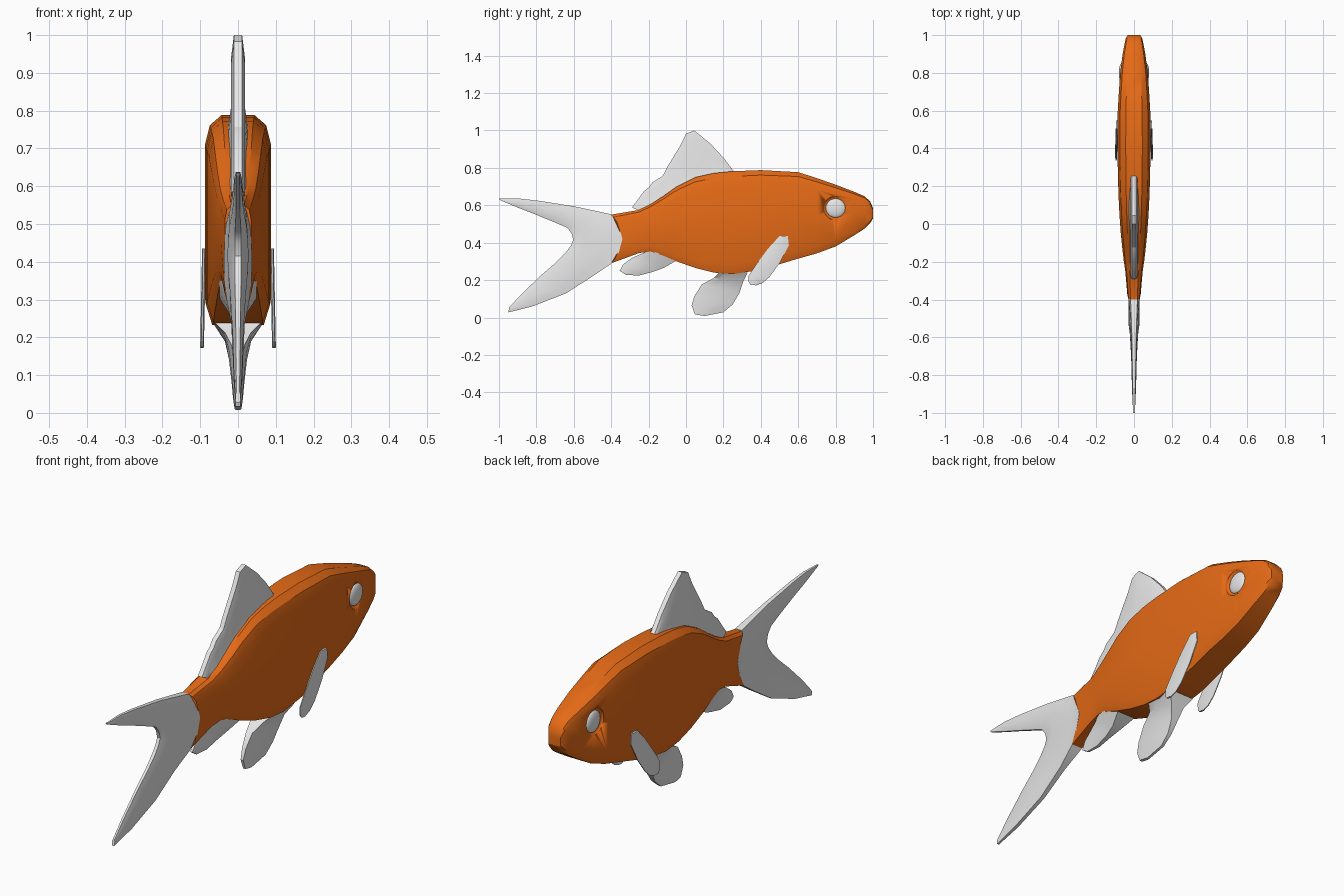
import bpy, bmesh, math


def material(name, rgb):
    m = bpy.data.materials.new(name)
    m.diffuse_color = (*rgb, 1)
    return m


ORANGE = material("orange scales", (0.79, 0.145, 0.008))
WHITE = material("pale fin", (0.8, 0.8, 0.8))


def smooth(obj, angle=30):
    bpy.ops.object.select_all(action='DESELECT')
    obj.select_set(True)
    bpy.context.view_layer.objects.active = obj
    bpy.ops.object.shade_smooth_by_angle(angle=math.radians(angle))


def loft(name, rings, mat):
    """Skin a list of equal closed rings and cap both ends."""
    bm = bmesh.new()
    rows = [[bm.verts.new(p) for p in r] for r in rings]
    n = len(rows[0])
    for r, s in zip(rows, rows[1:]):
        for i in range(n):
            j = (i + 1) % n
            bm.faces.new((r[i], r[j], s[j], s[i]))
    bm.faces.new(rows[0])
    bm.faces.new(rows[-1])
    bmesh.ops.recalc_face_normals(bm, faces=bm.faces)
    me = bpy.data.meshes.new(name)
    bm.to_mesh(me)
    bm.free()
    me.materials.append(mat)
    obj = bpy.data.objects.new(name, me)
    bpy.context.collection.objects.link(obj)
    smooth(obj)
    return obj


def fin(name, edge_a, edge_b, thick, x=lambda z: 0):
    """Fin between two (y, z) edges; thick = half thickness at edge a, middle, edge b."""
    rings = []
    for k, (a, b) in enumerate(zip(edge_a, edge_b)):
        ta, tm, tb = thick[k] if isinstance(thick, list) else thick
        half = []
        for f, t in ((0, ta), (0.25, tm), (0.75, tm), (1, tb)):
            half.append((t, a[0] + (b[0] - a[0]) * f, a[1] + (b[1] - a[1]) * f))
        ring = half + [(-t, y, z) for t, y, z in reversed(half)]
        rings.append([(t + x(z), y, z) for t, y, z in ring])
    return loft(name, rings, WHITE)


# Body: stations of (y, bottom, top, half width)
stations = [
    (-0.40, 0.29, 0.55, 0.035), (-0.25, 0.345, 0.575, 0.046),
    (-0.19, 0.353, 0.605, 0.055), (-0.12, 0.33, 0.65, 0.063),
    (-0.05, 0.30, 0.70, 0.070), (0.05, 0.265, 0.75, 0.077),
    (0.15, 0.24, 0.772, 0.082), (0.25, 0.232, 0.782, 0.085),
    (0.40, 0.255, 0.788, 0.088), (0.60, 0.315, 0.777, 0.086),
    (0.70, 0.343, 0.745, 0.080), (0.80, 0.38, 0.71, 0.073),
    (0.90, 0.44, 0.672, 0.060), (0.955, 0.475, 0.648, 0.050),
    (0.985, 0.505, 0.62, 0.043), (1.0, 0.53, 0.585, 0.033)]
rings = []
for k, (y, lo, hi, w) in enumerate(stations):
    h = hi - lo
    half = [(0.5, hi), (0.85, hi - 0.05 * h), (1, hi - 0.15 * h), (1, (lo + hi) / 2),
            (1, lo + 0.1 * h), (0.8, lo)]
    ring = [(f * w, z) for f, z in half] + [(-f * w, z) for f, z in reversed(half)]
    # the rear end bulges into the tail fin
    bulge = 0.06 if k == 0 else 0
    rings.append([(x, y + bulge * (1 - ((2 * z - lo - hi) / h) ** 2), z) for x, z in ring])
body = loft("body", rings, ORANGE)


def ellipsoid(name, loc, size, mat):
    bpy.ops.mesh.primitive_uv_sphere_add(segments=20, ring_count=12, location=loc)
    obj = bpy.context.object
    obj.name = name
    obj.scale = size
    obj.data.materials.append(mat)
    smooth(obj, 60)
    return obj


# Eyes set in shallow sockets, and chest fins, on both sides
for side, s in (("right", 1), ("left", -1)):
    cutter = ellipsoid(side + "_socket_cutter", (s * 0.075, 0.8, 0.585), (0.016, 0.066, 0.064), ORANGE)
    cutter.hide_render = True
    cutter.hide_set(True)
    cut = body.modifiers.new(side + "_socket", 'BOOLEAN')
    cut.operation = 'DIFFERENCE'
    cut.object = cutter
    ellipsoid(side + "_eye", (s * 0.064, 0.8, 0.585), (0.016, 0.053, 0.051), WHITE)
    fin(side + "_chest_fin",
        [(0.50, 0.435), (0.44, 0.37), (0.38, 0.29), (0.335, 0.225), (0.335, 0.19), (0.345, 0.175)],
        [(0.545, 0.435), (0.55, 0.385), (0.50, 0.29), (0.445, 0.215), (0.41, 0.185), (0.375, 0.172)],
        (0.002, 0.005, 0.002), lambda z: s * (0.090 + 0.02 * (0.435 - z)))

# Forked tail fin: front edge and trailing edge, from upper tip to lower tip
fin("tail_fin",
    [(-1, 0.635), (-0.9, 0.637), (-0.8, 0.626), (-0.6, 0.595), (-0.4, 0.552), (-0.36, 0.495),
     (-0.34, 0.42), (-0.36, 0.345), (-0.4, 0.288), (-0.5, 0.22), (-0.64, 0.13), (-0.82, 0.06), (-0.95, 0.027)],
    [(-0.995, 0.628), (-0.9, 0.588), (-0.82, 0.557), (-0.71, 0.512), (-0.635, 0.48), (-0.612, 0.45),
     (-0.603, 0.415), (-0.615, 0.385), (-0.645, 0.345), (-0.70, 0.29), (-0.77, 0.23), (-0.88, 0.125), (-0.945, 0.055)],
    [(0.004, 0.005, 0.004), (0.006, 0.009, 0.005), (0.008, 0.011, 0.005), (0.011, 0.015, 0.006),
     (0.018, 0.022, 0.008), (0.033, 0.026, 0.008), (0.037, 0.028, 0.008), (0.036, 0.026, 0.008),
     (0.028, 0.022, 0.008), (0.014, 0.018, 0.007), (0.01, 0.014, 0.006), (0.008, 0.011, 0.005), (0.005, 0.007, 0.004)])

# Back fin with a ragged rear edge
fin("back_fin",
    [(0.26, 0.775), (0.2, 0.855), (0.13, 0.93), (0.045, 1.0), (0, 0.983), (-0.03, 0.92), (-0.1, 0.805),
     (-0.125, 0.757), (-0.18, 0.722), (-0.2, 0.695), (-0.225, 0.675), (-0.265, 0.62), (-0.29, 0.588)],
    [(0.24, 0.75), (0.2, 0.75), (0.14, 0.75), (0.08, 0.74), (0.03, 0.72), (0, 0.70), (-0.05, 0.67),
     (-0.09, 0.64), (-0.12, 0.62), (-0.15, 0.605), (-0.18, 0.59), (-0.21, 0.575), (-0.23, 0.565)],
    (0.011, 0.019, 0.028))

# Belly fin, root widened to the belly
fin("belly_fin",
    [(0.33, 0.24), (0.305, 0.19), (0.285, 0.13), (0.25, 0.07), (0.2, 0.028), (0.10, 0.008)],
    [(0.18, 0.245), (0.15, 0.212), (0.085, 0.177), (0.045, 0.115), (0.03, 0.065), (0.047, 0.017)],
    [(0.068, 0.068, 0.068), (0.035, 0.036, 0.034), (0.018, 0.024, 0.016), (0.010, 0.017, 0.010),
     (0.007, 0.013, 0.007), (0.006, 0.009, 0.006)])

# Rear fin under the tail stem, root widened to the belly
fin("rear_fin",
    [(-0.05, 0.305), (-0.12, 0.265), (-0.18, 0.243), (-0.25, 0.225), (-0.32, 0.227)],
    [(-0.19, 0.36), (-0.24, 0.34), (-0.29, 0.318), (-0.335, 0.285), (-0.355, 0.25)],
    [(0.05, 0.05, 0.045), (0.024, 0.03, 0.024), (0.012, 0.018, 0.012), (0.008, 0.013, 0.008),
     (0.005, 0.008, 0.005)])
